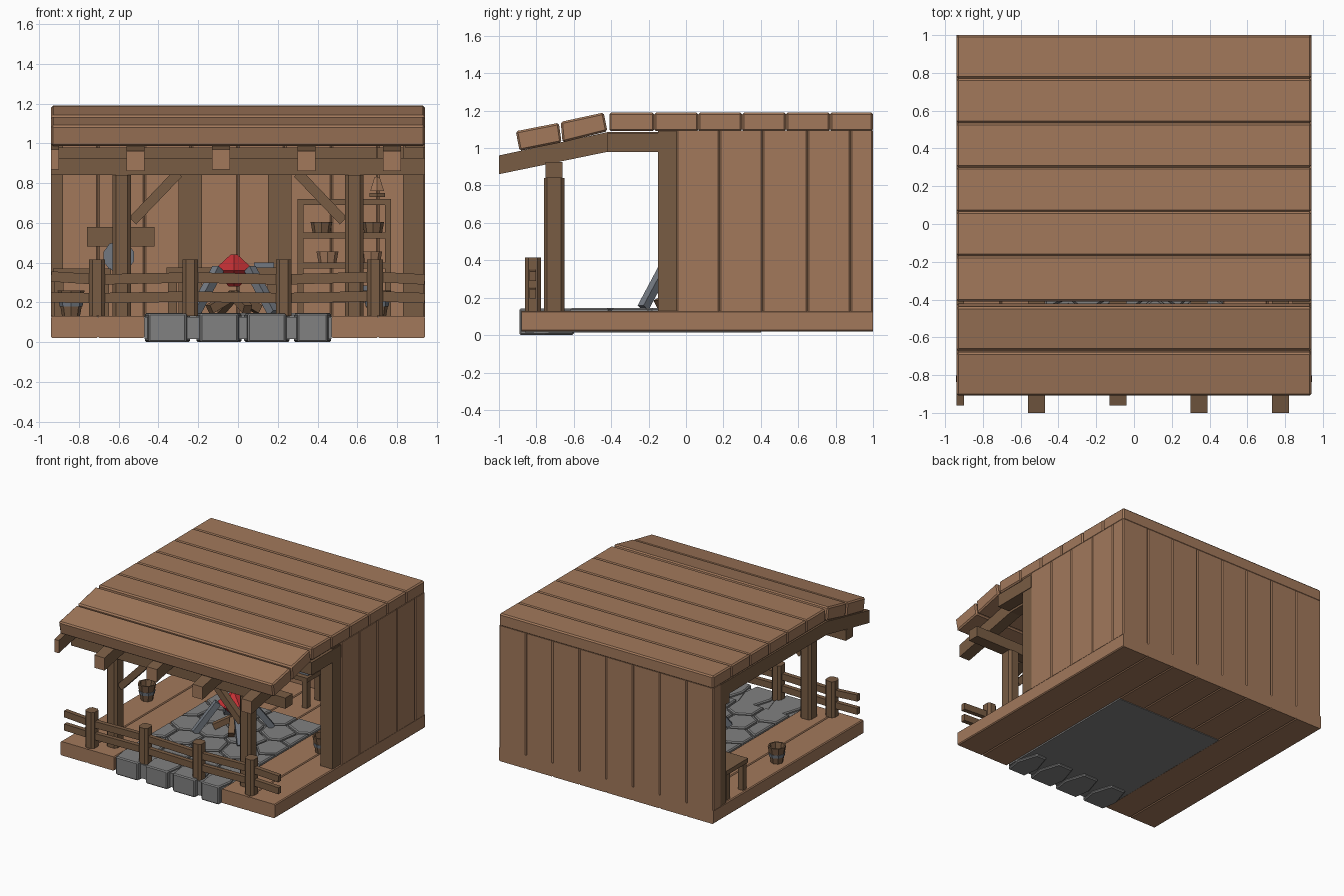
import bpy, bmesh, math, random
from mathutils import Vector, Matrix

if "Cube" in bpy.data.objects:
    bpy.data.objects.remove(bpy.data.objects["Cube"])
random.seed(4)

def mat(name, c):
    m = bpy.data.materials.new(name)
    m.diffuse_color = (*c, 1)
    m.use_nodes = True
    m.node_tree.nodes["Principled BSDF"].inputs["Base Color"].default_value = m.diffuse_color
    return m
LIGHT = mat("light_wood", (0.36, 0.19, 0.105))
DARK = mat("dark_wood", (0.19, 0.107, 0.057))
STONE = mat("grey_stone", (0.22, 0.22, 0.22))
METAL = mat("iron", (0.17, 0.19, 0.22))
RED = mat("hot_red", (0.55, 0.03, 0.035))

def finish(bm, name, mats):
    bmesh.ops.recalc_face_normals(bm, faces=bm.faces[:])
    me = bpy.data.meshes.new(name)
    bm.to_mesh(me)
    bm.free()
    for m in mats:
        me.materials.append(m)
    ob = bpy.data.objects.new(name, me)
    bpy.context.collection.objects.link(ob)
    return ob

def bevel(bm, w, axis=None):
    es = [e for e in bm.edges if axis is None or
          abs((e.verts[0].co - e.verts[1].co).normalized()[axis]) > 0.9]
    bmesh.ops.bevel(bm, geom=es, offset=w, segments=1, affect='EDGES')

def box(name, lo, hi, m, bev=0, axis=None):
    lo, hi = Vector(lo), Vector(hi)
    bm = bmesh.new()
    bmesh.ops.create_cube(bm, size=1)
    for v in bm.verts:
        v.co = Vector([(lo[i] + hi[i]) / 2 + v.co[i] * (hi[i] - lo[i]) for i in range(3)])
    if bev:
        bevel(bm, bev, axis)
    return finish(bm, name, [m])

def bar(name, a, b, w, h, m):
    a, b = Vector(a), Vector(b)
    d = b - a
    bm = bmesh.new()
    bmesh.ops.create_cube(bm, size=1)
    rot = d.to_track_quat('X', 'Z').to_matrix().to_4x4()
    bm.transform(Matrix.Translation((a + b) / 2) @ rot @ Matrix.Diagonal((d.length, w, h, 1)))
    return finish(bm, name, [m])

def prism(name, yz, x0, x1, m, bev=0, end=None):
    bm = bmesh.new()
    f = bm.faces.new([bm.verts.new((x0, y, z)) for y, z in yz])
    r = bmesh.ops.extrude_face_region(bm, geom=[f])
    bmesh.ops.translate(bm, verts=[v for v in r['geom'] if isinstance(v, bmesh.types.BMVert)], vec=(x1 - x0, 0, 0))
    if bev:
        bevel(bm, bev)
    bmesh.ops.recalc_face_normals(bm, faces=bm.faces[:])
    if end:  # cut end facing the front gets the second material
        bm.normal_update()
        for g in bm.faces:
            g.material_index = int(g.normal.y < -0.9)
    return finish(bm, name, [m] + ([end] if end else []))

def cone(name, c, z0, z1, r0, r1, n, m):
    bm = bmesh.new()
    bmesh.ops.create_cone(bm, cap_ends=True, segments=n, radius1=r0, radius2=r1, depth=z1 - z0,
                          matrix=Matrix.Translation((c[0], c[1], (z0 + z1) / 2)))
    return finish(bm, name, [m])

def bucket(x, y, z, s=1.0):
    bm = bmesh.new()
    prof = [(0.045, 0), (0.068, 0.13), (0.056, 0.13), (0.04, 0.03)]
    rings = [[bm.verts.new((x + s * r * math.cos(i * math.pi / 4), y + s * r * math.sin(i * math.pi / 4), z + s * h))
              for i in range(8)] for r, h in prof]
    for p, q in zip(rings, rings[1:]):
        for i in range(8):
            bm.faces.new((p[i], p[i - 1], q[i - 1], q[i]))
    bm.faces.new(rings[0])
    bm.faces.new(rings[-1])
    finish(bm, "bucket", [DARK])
    cone("bucket_hoop", (x, y), z + s * .05, z + s * .075, s * .058, s * .062, 8, METAL)

# floor planks around the stone hearth floor
xs = [-.94, -.705, -.47, -.235, 0, .235, .47, .705, .94]
for a, b in zip(xs, xs[1:]):
    y0 = .4 if -.48 < a and b < .48 else -.88
    box("floor_plank", (a, y0, .02), (b, 1, .13), LIGHT, .007, 1)
box("hearth_base", (-.47, -.86, .015), (.47, .4, .125), STONE)

# paving stones: cells cut from a rectangle between seeds
def paving(seeds, x0, x1, y0, y1, z0, z1, name):
    for s in seeds:
        bm = bmesh.new()
        bm.faces.new([bm.verts.new((x, y, z0)) for x, y in ((x0, y0), (x1, y0), (x1, y1), (x0, y1))])
        for t in seeds:
            if t is not s:
                n = (t - s).normalized()
                bmesh.ops.bisect_plane(bm, geom=bm.verts[:] + bm.edges[:] + bm.faces[:],
                                       plane_co=(s + t) / 2 - n * .009, plane_no=n, clear_outer=True)
        r = bmesh.ops.extrude_face_region(bm, geom=bm.faces[:])
        bmesh.ops.translate(bm, verts=[v for v in r['geom'] if isinstance(v, bmesh.types.BMVert)], vec=(0, 0, z1 - z0))
        top = [e for e in bm.edges if all(v.co.z > z1 - .001 for v in e.verts)]
        bmesh.ops.bevel(bm, geom=top, offset=.008, segments=1, affect='EDGES')
        finish(bm, name, [STONE])
seeds = []
for j in range(5):
    for i in range(4 + j % 2):
        u = -.36 + .24 * i - (.12 if j % 2 else 0)
        seeds.append(Vector((u + random.uniform(-.04, .04), -.52 + .21 * j + random.uniform(-.03, .03), 0)))
paving(seeds, -.47, .47, -.62, .4, .12, .145, "paving_stone")
for a, b in ((-.47, -.24), (-.21, .02), (.03, .26), (.28, .47)):  # front step stones
    bm = bmesh.new()
    pts = [(a + .02, -.89), (b - .02, -.89), (b, -.76), (b - .05, -.6), (a + .05, -.6), (a, -.76)]
    f = bm.faces.new([bm.verts.new((x, y, 0)) for x, y in pts])
    r = bmesh.ops.extrude_face_region(bm, geom=[f])
    bmesh.ops.translate(bm, verts=[v for v in r['geom'] if isinstance(v, bmesh.types.BMVert)], vec=(0, 0, .143))
    bevel(bm, .008)
    finish(bm, "step_stone", [STONE])

# right wall and back wall planks (the left side is open)
ys = [-.05, .18, .41, .65, .88, 1]
for a, b in zip(ys, ys[1:]):
    box("right_wall_plank", (.84, a, .125), (.94, b, 1.095), LIGHT, .008, 2)
for a, b in zip(xs, xs[1:]):
    box("back_wall_plank", (a, .9, .125), (b, 1, 1.095), LIGHT, .008, 2)

# roof planks, flat and sloping
rs = [-.41, -.17, .065, .3, .535, .77, 1]
for a, b in zip(rs, rs[1:]):
    box("roof_plank", (-.94, a, 1.09), (.94, b, 1.19), LIGHT, .01)
prism("eave_plank", [(-.66, 1.03), (-.42, 1.09), (-.44, 1.19), (-.67, 1.14)], -.94, .94, LIGHT, .01)
prism("eave_plank", [(-.89, .985), (-.665, 1.03), (-.68, 1.135), (-.91, 1.09)], -.94, .94, LIGHT, .01)

# bent rafters
for a, b, y in ((-.94, -.9, -.96), (-.56, -.47, -1), (-.13, -.04, -.96), (.3, .39, -1), (.73, .82, -1)):
    k = (-.42 - y) * .215
    prism("rafter", [(.9, .98), (.9, 1.09), (-.42, 1.085), (y, 1.085 - k), (y, .985 - k), (-.42, .98)],
          a, b, DARK, 0, LIGHT)

# beams and posts
box("front_beam", (-.94, -.75, .84), (.94, -.66, .925), DARK)
box("back_beam", (-.94, .8, .91), (.84, .9, .98), DARK)
box("right_beam", (.84, -.42, .98), (.94, -.05, 1.08), DARK)
for s in (-1, 1):
    x = s * .585
    box("front_post", (x - .047, -.76, .13), (x + .047, -.65, .84), DARK, .018, 2)
    bar("brace", (s * .53, -.705, .61), (s * .3, -.705, .85), .05, .05, DARK)
box("right_post", (.83, -.15, .13), (.935, -.05, 1.09), DARK)
box("left_corner_post", (-.94, .84, .13), (-.88, .91, 1.09), DARK)
for x in (-.24, .21):
    box("back_post", (x - .06, .82, .13), (x + .06, .9, .98), DARK)

# fence
px = [-.94, -.71, -.24, .23, .69, .94]
for x in px[1:-1]:
    box("fence_post", (x - .04, -.86, .13), (x + .04, -.775, .415), DARK, .018, 2)
for z, d in ((.32, (.01, -.005, .005, -.005, .008, -.005)), (.225, (.0, -.004, .004, -.004, .006, -.004))):
    for i in range(5):
        bar("fence_rail", (px[i], -.82, z + d[i]), (px[i + 1], -.82, z + d[i + 1]), .035, .052, DARK)

# brazier with iron legs, glowing red bowl and logs
for x in (-1, 1):
    for y in (-1, 1):
        bar("brazier_leg", (-.02 + x * .2, -.03 + y * .2, .145), (-.02 + x * .08, -.03 + y * .08, .37), .045, .045, METAL)
cone("ember_bowl", (-.02, -.03), .28, .36, .03, .12, 6, RED)
cone("ember_heap", (-.02, -.03), .36, .44, .12, .02, 6, RED)
for i in range(4):
    a = i * math.pi / 2 + .5
    bar("fire_log", (-.02 + .14 * math.cos(a), -.03 + .14 * math.sin(a), .165), (-.02, -.03, .24), .045, .045, DARK)

# tables along the back wall
def table(name, x0, x1, y0, y1, z):
    box(name + "_top", (x0, y0, z - .035), (x1, y1, z), DARK)
    for x in (x0 + .03, x1 - .03):
        for y in (y0 + .03, y1 - .03):
            box(name + "_leg", (x - .022, y - .022, .13), (x + .022, y + .022, z - .03), DARK)
table("workbench", -.36, .2, .58, .8, .375)
table("corner_bench", -.93, -.64, .55, .82, .37)
box("iron_block", (.08, .62, .375), (.18, .72, .4), METAL)

# tool board with a hanging round blade
box("tool_board", (-.76, .84, .48), (-.42, .9, .58), DARK)
bm = bmesh.new()
bmesh.ops.create_cone(bm, cap_ends=True, segments=10, radius1=.08, radius2=.08, depth=.04,
                      matrix=Matrix.Translation((-.6, .84, .43)) @ Matrix.Rotation(math.pi / 2, 4, 'X'))
finish(bm, "grinding_wheel", [METAL])

# shelf with pots
for x in (.3, .54, .74):
    box("shelf_upright", (x, .74, .13), (x + .03, .9, .72), DARK)
for z in (.2, .37, .52, .69):
    box("shelf_board", (.3, .74, z), (.77, .9, z + .03), DARK)
for x, z in ((.42, .55), (.68, .55), (.45, .4), (.67, .4), (.65, .23)):
    cone("shelf_pot", (x, .8), z, z + .055, .045, .055, 8, DARK if z > .5 else LIGHT if z > .3 else METAL)

# hanging lantern
bar("lantern_cord", (.7, .6, .82), (.7, .6, .98), .01, .01, DARK)
cone("lantern_hood", (.7, .6), .76, .83, .04, .015, 6, LIGHT)
cone("lantern_base", (.7, .6), .73, .75, .045, .045, 6, DARK)

# buckets
bucket(-.84, .06, .13)
bucket(.7, .05, .13)
